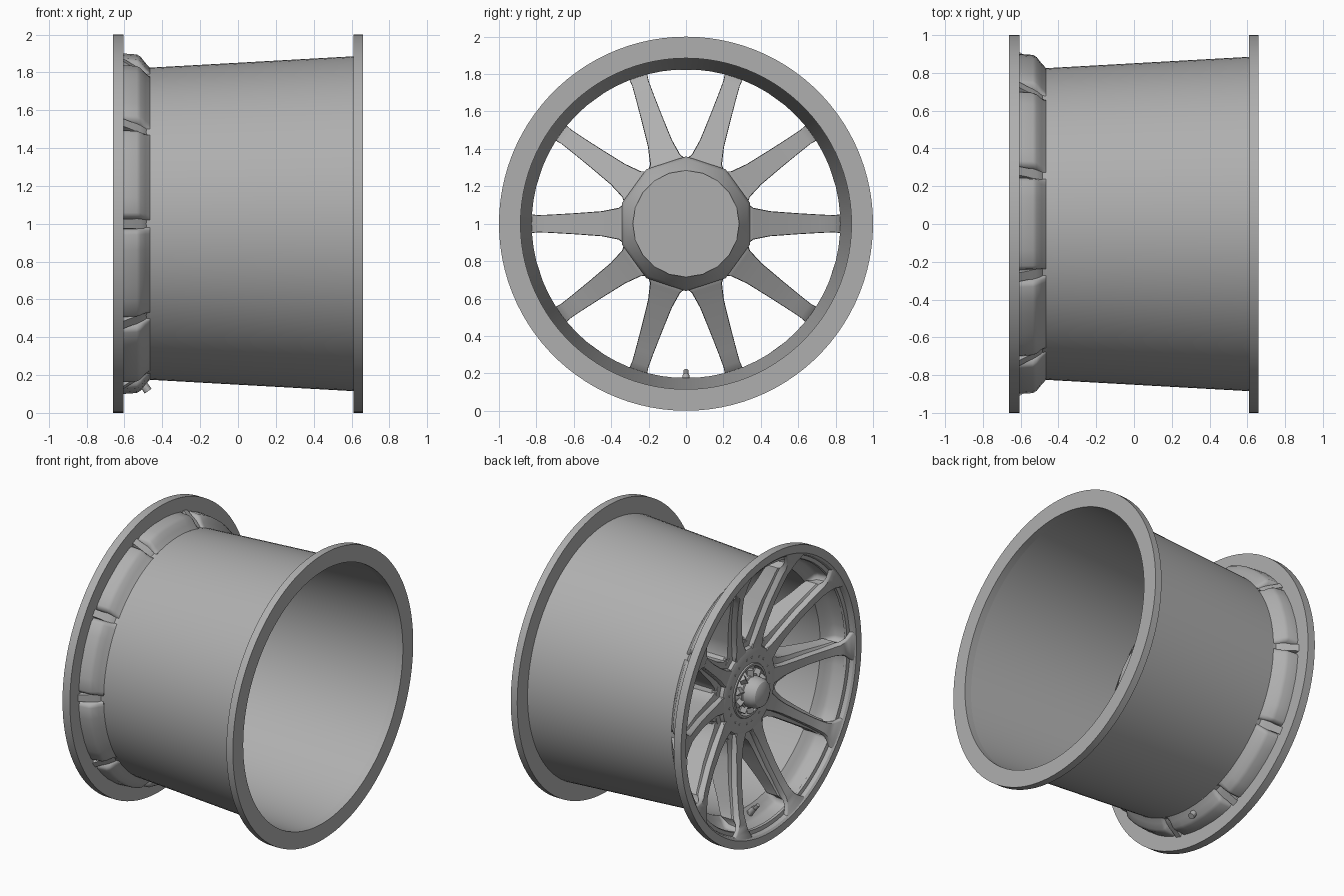
import bpy, bmesh, math
from mathutils import Vector

if "Cube" in bpy.data.objects:
    bpy.data.objects.remove(bpy.data.objects["Cube"])

C = Vector((0, 0, 1))          # wheel centre, axle runs along x
STEP = math.radians(36)        # ten spokes
GREY = bpy.data.materials.new("dark_alloy")
GREY.diffuse_color = (.43, .43, .43, 1)
GREY.use_nodes = True
GREY.node_tree.nodes["Principled BSDF"].inputs["Base Color"].default_value = GREY.diffuse_color


def polar(x, r, a):
    return Vector((x, r * math.cos(a), r * math.sin(a))) + C


def finish(name, bm, angle=30):
    bmesh.ops.remove_doubles(bm, verts=bm.verts, dist=1e-5)
    bmesh.ops.recalc_face_normals(bm, faces=bm.faces)
    me = bpy.data.meshes.new(name)
    bm.to_mesh(me)
    bm.free()
    me.materials.append(GREY)
    ob = bpy.data.objects.new(name, me)
    bpy.context.collection.objects.link(ob)
    bpy.ops.object.select_all(action='DESELECT')
    ob.select_set(True)
    bpy.context.view_layer.objects.active = ob
    bpy.ops.object.shade_smooth_by_angle(angle=math.radians(angle))
    return ob


def skin(bm, rings):
    """Bridge consecutive rings of vertices with quads."""
    for a, b in zip(rings, rings[1:]):
        n = len(a)
        for i in range(n):
            j = (i + 1) % n
            bm.faces.new((a[i], a[j], b[j], b[i]))


def lathe(name, profile, n=100, phase=0, closed=False, angle=30):
    """Revolve (x, radius) points around the axle."""
    bm = bmesh.new()
    rings = [[bm.verts.new(polar(x, max(r, 1e-4), phase + 2 * math.pi * i / n))
              for i in range(n)] for x, r in profile]
    if closed:
        rings.append(rings[0])
    skin(bm, rings)
    return finish(name, bm, angle)


def rod(bm, p, q, r1, r2, seg=12):
    """Add a tapered cylinder between two points."""
    p, q = Vector(p), Vector(q)
    m = (q - p).to_track_quat('Z', 'Y').to_matrix().to_4x4()
    m.translation = (p + q) / 2
    bmesh.ops.create_cone(bm, cap_ends=True, segments=seg, radius1=r1,
                          radius2=r2, depth=(q - p).length, matrix=m)


# Barrel and the two flanges
lathe("barrel", [(-.465, .825), (.61, .885)])
lathe("rear_flange", [(.61, .885), (.66, .885), (.66, 1), (.61, 1)], closed=True)
lathe("front_flange", [(-.605, .895), (-.605, 1), (-.662, 1), (-.662, .945),
                       (-.65, .932), (-.625, .925), (-.62, .90)], closed=True)

# Ten bulged pockets behind the front flange, pinched at each spoke
stations = [(-.62, .905, .86), (-.605, .902, .845), (-.535, .897, .832),
            (-.515, .885, .829), (-.49, .853, .827), (-.465, .825, .825)]
half = [(18, 0), (16.7, 0), (16.2, .5), (15.5, .85), (14.3, 1), (9, 1), (4, 1)]
sector = [(-a, m) for a, m in half] + [(a, m) for a, m in reversed(half[1:])]
bm = bmesh.new()
rings = []
for x, hi, lo in stations:
    rings.append([bm.verts.new(polar(x, lo + (hi - lo) * m,
                                     (k + .5) * STEP + math.radians(a)))
                  for k in range(10) for a, m in sector])
skin(bm, rings)
finish("rim_pockets", bm, 40)

# Spokes: stepped section lofted outward
# radius, front x, front half width, ledge x, ledge half width, back x
sections = [(.22, -.49, .06, -.47, .075, -.22),
            (.30, -.492, .058, -.465, .098, -.22),
            (.335, -.495, .05, -.465, .103, -.225),
            (.36, -.498, .044, -.465, .085, -.24),
            (.45, -.512, .036, -.475, .067, -.29),
            (.60, -.545, .032, -.505, .056, -.37),
            (.72, -.58, .032, -.54, .049, -.43),
            (.79, -.603, .034, -.56, .046, -.46),
            (.825, -.62, .038, -.575, .05, -.483),
            (.85, -.628, .046, -.60, .03, -.515),
            (.88, -.638, .06, -.615, .025, -.56),
            (.91, -.648, .085, -.622, .025, -.606),
            (.95, -.658, .125, -.63, .03, -.612)]
bm = bmesh.new()
for k in range(10):
    a = k * STEP
    rad = Vector((0, math.cos(a), math.sin(a)))
    tan = Vector((0, -math.sin(a), math.cos(a)))
    rings = []
    for r, xf, wf, xl, ww, xb in sections:
        side = [(xf, wf * .88), (xf + .006, wf), (xl, wf + .002),
                (xl + .008, ww), (xb, ww * .97)]
        pts = side + [(x, -w) for x, w in reversed(side)]
        rings.append([bm.verts.new(C + rad * r + tan * w + Vector((x, 0, 0)))
                      for x, w in pts])
    skin(bm, rings)
    bm.faces.new(rings[0])
    bm.faces.new(rings[-1])
finish("spokes", bm, 40)

# Hub: ten-sided mounting body and round dished front
lathe("hub_back", [(-.10, 0), (-.10, .285)], n=20)
lathe("hub_body", [(-.10, .285), (-.19, .345), (-.22, .36), (-.44, .36),
                   (-.455, .34)], n=10, phase=STEP / 2, angle=40)
lathe("hub_face", [(-.44, .345), (-.462, .335), (-.465, .30), (-.487, .29),
                   (-.492, .28), (-.492, .185), (-.50, .18), (-.50, .165),
                   (-.455, .16), (-.455, 0)], n=60)

# Centre lock nut with castle teeth
lathe("centre_nut", [(-.455, .115), (-.51, .115), (-.515, .105), (-.57, .10),
                     (-.595, .085), (-.61, .055), (-.613, 0)], n=40)
bm = bmesh.new()
for k in range(10):
    a = (k + .5) * STEP
    rod(bm, polar(-.495, .095, a), polar(-.495, .15, a), .03, .028, 4)
finish("nut_teeth", bm)

# Small pins around the hub face
bm = bmesh.new()
for k in range(10):
    for d in (-.12, .12):
        a = (k + .5) * STEP + d
        rod(bm, polar(-.48, .225, a), polar(-.496, .225, a), .008, .007, 10)
finish("hub_pins", bm)

# Valve stem at the bottom of the rim
bm = bmesh.new()
rod(bm, (-.475, 0, .115), (-.50, 0, .15), .022, .022)
rod(bm, (-.49, 0, .135), (-.535, 0, .19), .022, .018)
rod(bm, (-.53, 0, .18), (-.56, 0, .215), .013, .013)
finish("valve_stem", bm)
